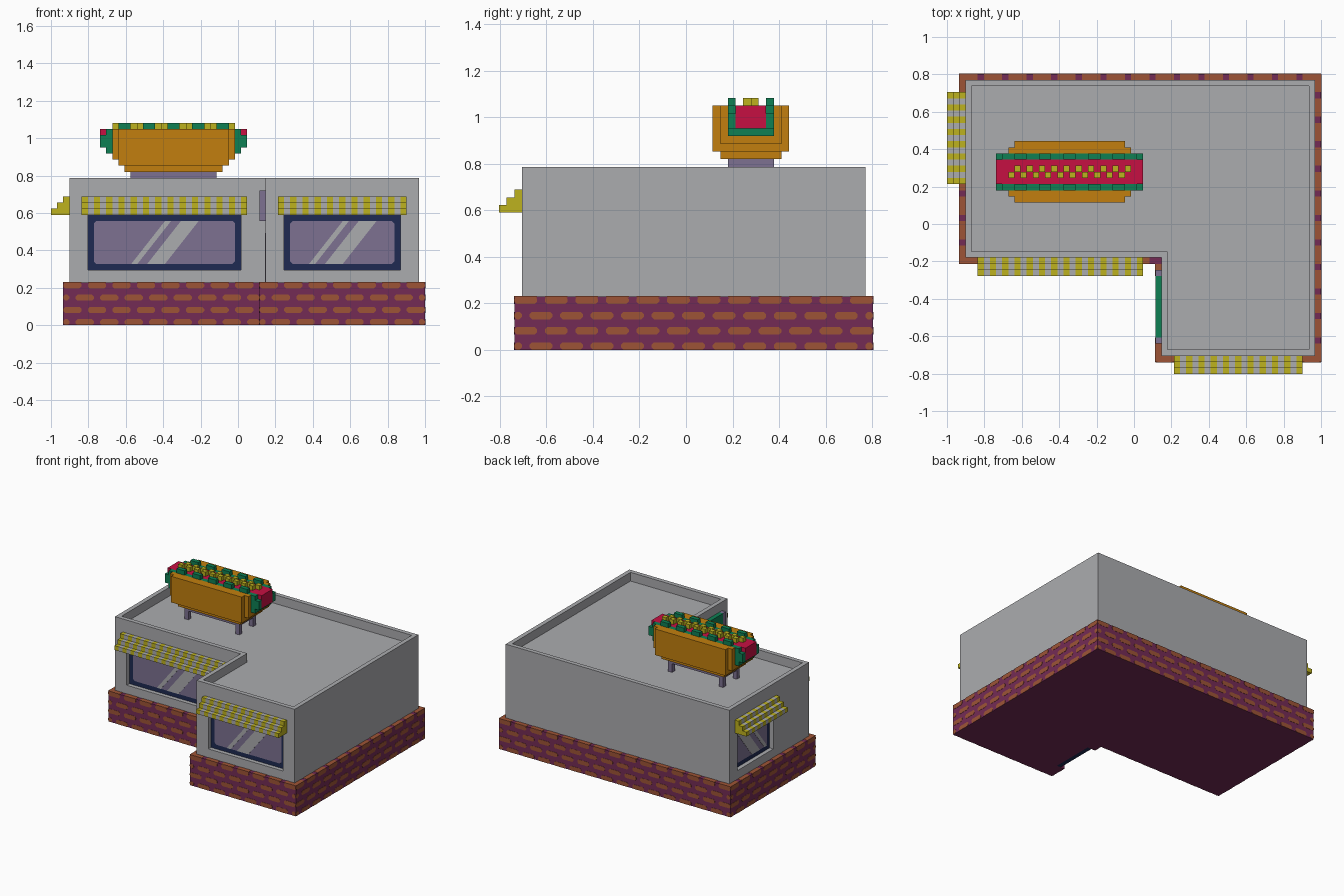
import bpy, bmesh

if "Cube" in bpy.data.objects:
    bpy.data.objects.remove(bpy.data.objects["Cube"], do_unlink=True)

V = 2 / 61  # one grid cell; positions below are counted in cells


def material(name, rgb):
    lin = [(c / 255 / 12.92 if c < 11 else ((c / 255 + 0.055) / 1.055) ** 2.4) for c in rgb]
    m = bpy.data.materials.new(name)
    m.use_nodes = True
    m.diffuse_color = (*lin, 1)
    m.node_tree.nodes["Principled BSDF"].inputs["Base Color"].default_value = (*lin, 1)
    return m


GREY = material("wall grey", (171, 172, 175))
MAROON = material("mortar maroon", (116, 43, 85))
BRICK = material("brick brown", (158, 84, 54))
NAVY = material("frame navy", (30, 42, 82))
GLASS = material("glass mauve", (125, 113, 145))
YELLOW = material("mustard yellow", (190, 178, 30))
ORANGE = material("bun orange", (194, 127, 14))
GREEN = material("lettuce green", (14, 128, 84))
RED = material("sausage red", (198, 16, 66))


# Placement helpers: (u along wall, w height, d outward) -> grid cell coordinates
def front(j):
    return lambda u, w, d: (u, j - d, w)


def back(j):
    return lambda u, w, d: (u, j + d, w)


def west(i):
    return lambda u, w, d: (i - d, u, w)


def east(i):
    return lambda u, w, d: (i + d, u, w)


def upright(u, w, d):
    return (u, w, d)


def prism(pts, d0, d1, place=upright, mat=0):
    return (pts, d0, d1, place, mat)


def box(i0, i1, j0, j1, k0, k1, mat=0):
    return prism([(i0, j0), (i1, j0), (i1, j1), (i0, j1)], k0, k1, upright, mat)


def octagon(a, b, c, d, r):
    return [(a + r, c), (b - r, c), (b, c + r), (b, d - r), (b - r, d), (a + r, d), (a, d - r), (a, c + r)]


def ell(m):
    """Floor outline shrunk inward by m cells."""
    return [(34 + m, 2 + m), (61 - m, 2 + m), (61 - m, 49 - m), (2 + m, 49 - m), (2 + m, 18 + m), (34 + m, 18 + m)]


def make(name, prisms, *mats):
    """Build one object from a list of extruded outlines."""
    bm = bmesh.new()
    for pts, d0, d1, place, mat in prisms:
        lo, hi = [[bm.verts.new([(c - o) * V for c, o in zip(place(u, w, d), (30.5, 24.5, 0))])
                   for u, w in pts] for d in (d0, d1)]
        n = len(pts)
        faces = [bm.faces.new(lo[::-1]), bm.faces.new(hi)]
        faces += [bm.faces.new((lo[a], lo[(a + 1) % n], hi[(a + 1) % n], hi[a])) for a in range(n)]
        for f in faces:
            f.material_index = mat
    bmesh.ops.recalc_face_normals(bm, faces=bm.faces)
    me = bpy.data.meshes.new(name)
    bm.to_mesh(me)
    bm.free()
    for m in mats:
        me.materials.append(m)
    ob = bpy.data.objects.new(name, me)
    bpy.context.collection.objects.link(ob)
    return ob


def cut(ob, prisms):
    """Subtract each outline from the object, then discard the cutter."""
    for p in prisms:
        cutter = make("cutter", [p], *ob.data.materials)
        cutter.hide_render = True
        mod = ob.modifiers.new("cut", "BOOLEAN")
        mod.operation, mod.solver, mod.object = "DIFFERENCE", "EXACT", cutter
        bpy.context.view_layer.objects.active = ob
        bpy.ops.object.modifier_apply(modifier=mod.name)
        bpy.data.objects.remove(cutter, do_unlink=True)


# Windows: wall placement, first and last cell of the frame
windows = [("main", front(19), 6, 31), ("wing", front(3), 38, 57), ("side", west(3), 32, 45)]
doorway = box(32, 36, 6, 16, -1, 16)

# Building shell: solid walls with a sunken roof, window recesses and a doorway
walls = make("walls", [prism(ell(1), 7, 24)], GREY)
cut(walls, [prism(ell(2), 22, 26), doorway]
    + [prism([(a, 9), (b, 9), (b, 18), (a, 18)], -1, 1, p) for _, p, a, b in windows])
base = make("brick_base", [prism(ell(0), 0, 7)], MAROON)
cut(base, [doorway])

# Bricks: staggered thin plates on every outer face, plus the ledge on top
runs = [(front(2), 34, 61), (front(18), 2, 34), (back(49), 2, 61), (east(61), 2, 49),
        (west(2), 18, 49), (west(34), 2, 6), (west(34), 16, 18)]
bricks = []
for place, u0, u1 in runs:
    for row in (0, 2, 4, 6):
        s = u0 if row in (2, 6) else u0 - 2
        while s < u1:
            a, b = max(s, u0), min(s + 3, u1)
            if b - a > 0.9:
                bricks.append(prism(octagon(a, b, row, row + 1, 0.33), -0.03, 0.05, place))
                if row == 6:
                    bricks.append(prism([(a, 6.9), (b, 6.9), (b, 7.05), (a, 7.05)], -1, 0.04, place))
            s += 4
make("bricks", bricks, BRICK)

# Window frames, glass with glare streaks, and stepped striped awnings
steps = [(0, 18), (3, 18), (3, 19), (2, 19), (2, 20), (1, 20), (1, 21), (0, 21)]
for name, place, a, b in windows:
    c = (a + b) / 2
    make(name + "_window_frame", [prism([(a, 9), (b, 9), (b, 18), (a, 18)], -1.2, -0.95, place)], NAVY)
    make(name + "_window_glass", [prism(octagon(a + 1, b - 1, 10, 17, 0.4), -1, -0.88, place)], GLASS)
    streaks = [prism([(c + lo, 10), (c + hi, 10), (c + hi + 5.5, 17), (c + lo + 5.5, 17)], -0.9, -0.82, place)
               for lo, hi in ((-5.4, -4.4), (-2.8, 0.1))]
    make(name + "_window_glare", streaks, GREY)
    make(name + "_awning", [prism(steps, u, u + 1, lambda d, w, t, p=place: p(t, w, d), (u - a + 1) % 2)
                            for u in range(a - 1, b + 1)], YELLOW, GREY)

# Door and the sign above it
make("door", [box(35, 36, 6, 16, 0, 16)], NAVY)
make("door_glass", [prism(octagon(7, 15, 2, 15, 0.4), -0.05, 0.08, west(35))], GLASS)
make("door_sign", [box(34, 35, 6, 16, 17, 22)], GREEN)
make("door_sign_ends", [box(34, 35, 5, 6, 17, 22), box(34, 35, 16, 17, 17, 22)], GLASS)

# Rooftop hot dog: stand
make("stand", [box(13, 27, 30, 36, 24, 25)]
     + [box(i, i + 1, j, j + 1, 22, 24) for i in (13, 26) for j in (30, 35)], GLASS)

# Bun: stepped bottom and two side walls
bun = [box(12, 28, 29, 37, 25, 26), box(11, 29, 28, 38, 26, 27), box(10, 30, 29, 37, 27, 28)]
for j in (28, 37):
    bun.append(box(11, 29, j, j + 1, 27, 32))
for j in (29, 36):
    bun.append(box(10, 30, j, j + 1, 28, 32))
make("bun", bun, ORANGE)

# Lettuce: trough with stepped ends and raised frills
lettuce = [box(9, 31, 30, 36, 28, 29)]
for j in (30, 35):
    lettuce += [box(9, 31, j, j + 1, 29, 32), box(8, 9, j, j + 1, 29, 31), box(31, 32, j, j + 1, 29, 31)]
    lettuce += [box(i, i + 2, j, j + 1, 32, 33) for i in range(11, 29, 4)]
make("lettuce", lettuce, GREEN)

# Sausage and zigzag mustard
make("sausage", [box(8, 32, 31, 35, 29, 32)], RED)
make("mustard", [box(i, i + 1, 32 + i % 2, 33 + i % 2, 32, 33) for i in range(10, 30)], YELLOW)
